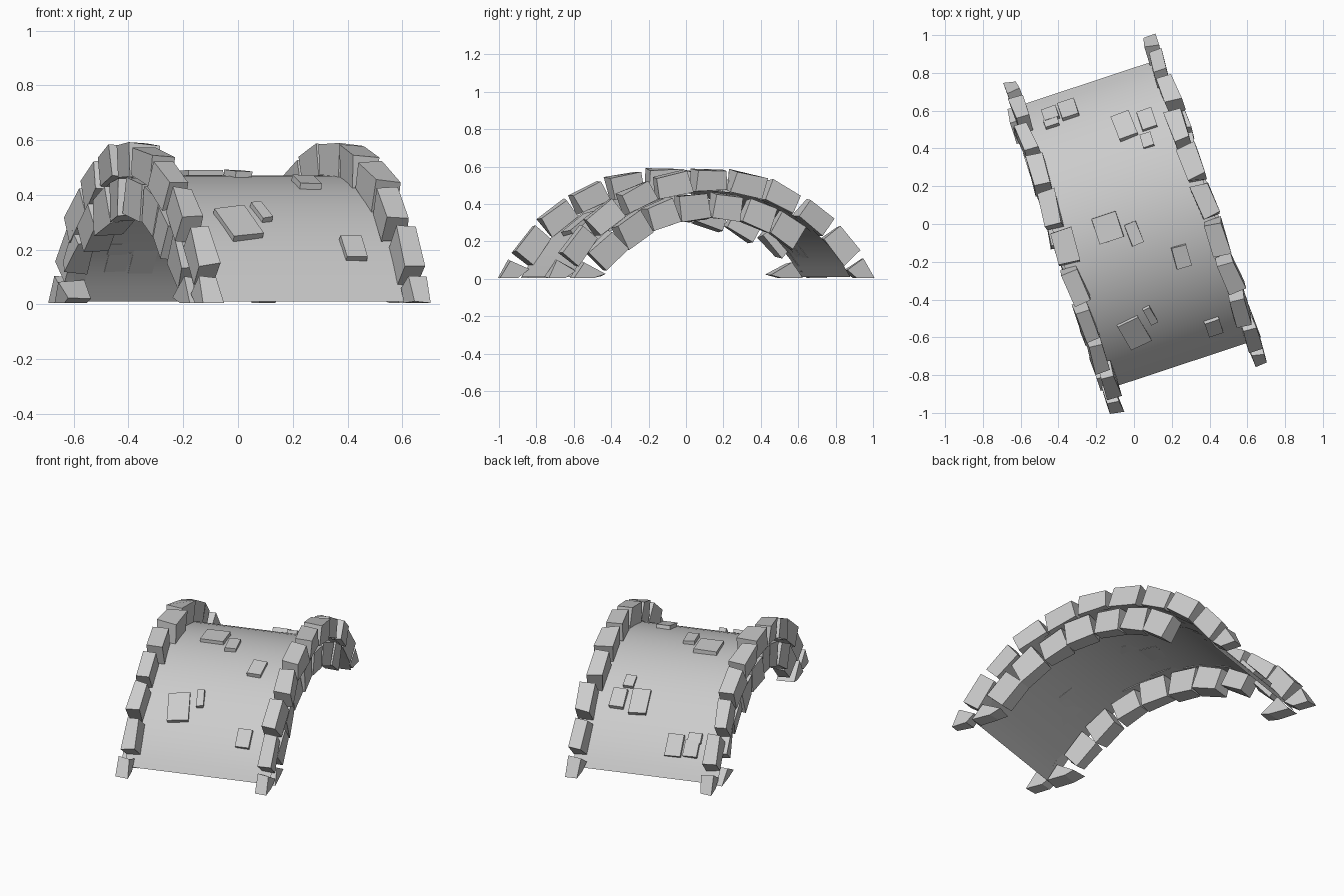
import bpy, bmesh, math, random
from mathutils import Matrix, Vector

if "Cube" in bpy.data.objects:
    bpy.data.objects.remove(bpy.data.objects["Cube"])

random.seed(7)
YAW = Matrix.Rotation(math.radians(18.3), 4, 'Z')   # whole bridge is turned on the ground
R, ZC = 0.902, -0.432                                # deck arc radius and centre height


def on_arc(x, angle, r, spin=0.0):
    """Frame on the arch: local y runs along the arc, local z points outward."""
    return (YAW @ Matrix.Translation((x, 0, ZC)) @ Matrix.Rotation(-angle, 4, 'X')
            @ Matrix.Translation((0, 0, r)) @ Matrix.Rotation(spin, 4, 'Z'))


def add_block(bm, mat, size, jitter):
    """Slightly irregular cut stone, flattened where it meets the ground."""
    verts = bmesh.ops.create_cube(bm, size=1)["verts"]
    for v in verts:
        p = Vector([c * s + random.uniform(-jitter, jitter) for c, s in zip(v.co, size)])
        v.co = mat @ p
        v.co.z = max(v.co.z, 0.005)


def finish(bm, name):
    bmesh.ops.recalc_face_normals(bm, faces=bm.faces)
    me = bpy.data.meshes.new(name)
    bm.to_mesh(me)
    bm.free()
    ob = bpy.data.objects.new(name, me)
    bpy.context.collection.objects.link(ob)
    return ob


# arched deck, a thin curved sheet
bm = bmesh.new()
end, n, prev = math.radians(60.6), 32, None
for i in range(n + 1):
    a = -end + 2 * end * i / n
    row = [bm.verts.new(on_arc(x, a, R).translation) for x in (-0.42, 0.42)]
    if prev:
        bm.faces.new((prev[0], prev[1], row[1], row[0])).smooth = True
    prev = row
finish(bm, "deck")

# two rings of stones along each side: outer parapet and inner vault edge
for side, label in ((-1, "left"), (1, "right")):
    bm = bmesh.new()
    for k in range(-5, 6):
        a = math.radians(12.6 * k if abs(k) < 5 else 12.3 * k)
        length = 0.178 if abs(k) < 5 else 0.115
        x = side * 0.393 + random.uniform(-0.012, 0.012)
        width = 0.102 - 0.006 * abs(k) + random.uniform(-0.006, 0.006)
        add_block(bm, on_arc(x, a, 0.959, random.uniform(-0.08, 0.08)),
                  (width, length, 0.115), 0.008)
    finish(bm, label + "_parapet_stones")

    bm = bmesh.new()
    for k in range(10):
        deg = -57.5 + 12.8 * k
        r, depth = 0.818, 0.135
        if side > 0 and k > 7:               # fallen stones in the right back leg
            continue
        if side < 0 and k in (7, 8):         # shallow stones in the left back leg
            r, depth = (0.843, 0.095) if k == 7 else (0.88, 0.05)
        x = side * 0.396 + random.uniform(-0.012, 0.012)
        length = 0.16 if 0 < k < 9 else 0.12
        add_block(bm, on_arc(x, math.radians(deg), r, random.uniform(-0.08, 0.08)),
                  (random.uniform(0.08, 0.1), length, depth), 0.009)
    finish(bm, label + "_vault_stones")

# loose paving slabs on the deck: plan position, width, plan length, extra turn
slabs = [(-0.44, 0.575, 0.08, 0.06, 0), (-0.435, 0.53, 0.075, 0.04, 0),
         (-0.345, 0.60, 0.09, 0.085, 0), (-0.05, 0.515, 0.10, 0.13, 0.05),
         (0.07, 0.55, 0.08, 0.10, 0), (0.07, 0.44, 0.06, 0.07, 0),
         (-0.14, -0.02, 0.135, 0.14, 0), (0.0, -0.05, 0.065, 0.12, 0.05),
         (0.25, -0.17, 0.08, 0.115, -0.05), (0.0, -0.57, 0.12, 0.14, 0.17),
         (0.085, -0.48, 0.04, 0.09, 0.17), (0.42, -0.54, 0.08, 0.075, 0)]
bm = bmesh.new()
for gx, gy, w, d, spin in slabs:
    p = YAW.inverted() @ Vector((gx, gy, 0))
    a = math.asin(p.y / R)
    add_block(bm, on_arc(p.x, a, R + 0.009, spin), (w, d / math.cos(a), 0.022), 0.002)
finish(bm, "paving_slabs")
